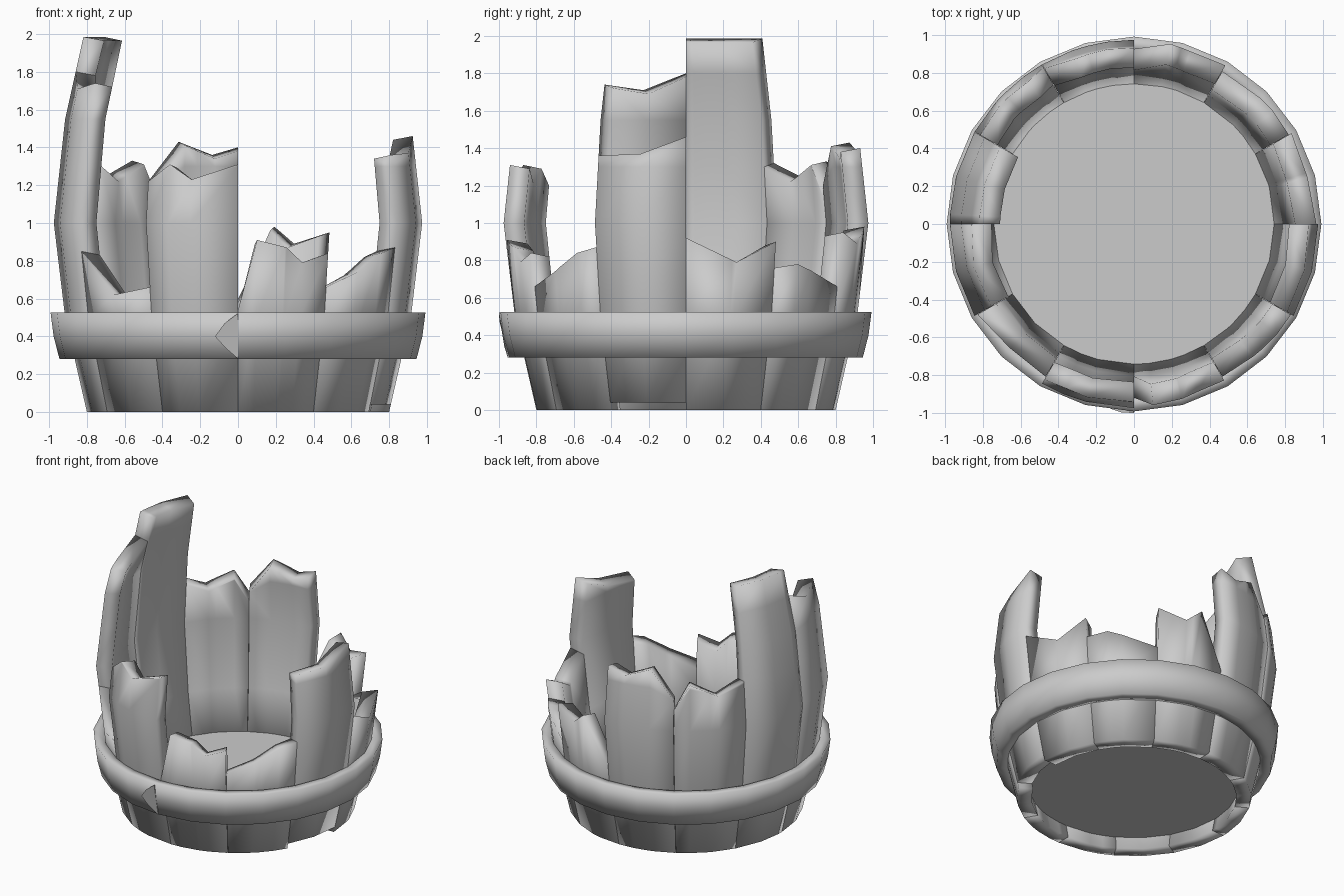
import bpy, bmesh
from math import radians, cos, sin

if "Cube" in bpy.data.objects:
    bpy.data.objects.remove(bpy.data.objects["Cube"])


def finish(name, bm, angle=35):
    bmesh.ops.remove_doubles(bm, verts=bm.verts, dist=0.0005)
    bmesh.ops.dissolve_degenerate(bm, edges=bm.edges, dist=0.0005)
    bmesh.ops.recalc_face_normals(bm, faces=bm.faces)
    me = bpy.data.meshes.new(name)
    bm.to_mesh(me)
    bm.free()
    ob = bpy.data.objects.new(name, me)
    bpy.context.collection.objects.link(ob)
    bpy.ops.object.select_all(action='DESELECT')
    ob.select_set(True)
    bpy.context.view_layer.objects.active = ob
    bpy.ops.object.shade_smooth_by_angle(angle=radians(angle))
    return ob


def polar(r, deg, z):
    return (r * cos(radians(deg)), r * sin(radians(deg)), z)


# bulging barrel wall: height, outer radius, inner radius
WALL = [(0, .80, .70), (.5, .915, .805), (1.0, .975, .865),
        (1.55, .915, .81), (2.0, .815, .70)]


def wall(z, k):
    for a, b in zip(WALL, WALL[1:]):
        if z <= b[0]:
            t = (z - a[0]) / (b[0] - a[0])
            return a[k] + t * (b[k] - a[k])
    return WALL[-1][k]


def interp(pts, f):
    for a, b in zip(pts, pts[1:]):
        if f <= b[0]:
            return a[1] + (f - a[0]) / (b[0] - a[0]) * (b[1] - a[1])
    return pts[-1][1]


LEVELS = [.5, 1.0, 1.3, 1.55, 1.8, 9]


def stave(i, top, bottom=0.0):
    """One 30 degree plank; top = broken outline as (fraction across, z)."""
    bm = bmesh.new()
    cols = sorted({f for f, _ in top} | {0.5})
    grids = []
    for k in (1, 2):
        grid = []
        for f in cols:
            zt = interp(top, f) - (0.02 if k == 2 else 0)
            deg = i * 30 + 0.05 + 29.9 * f
            zs = [bottom] + [min(lv, zt) for lv in LEVELS]
            grid.append([bm.verts.new(polar(wall(z, k), deg, z)) for z in zs])
        grids.append(grid)
    o, n = grids
    rows = len(LEVELS)
    for g in grids:
        for c in range(len(cols) - 1):
            for r in range(rows):
                bm.faces.new((g[c][r], g[c + 1][r], g[c + 1][r + 1], g[c][r + 1]))
    for c in (0, -1):
        for r in range(rows):
            bm.faces.new((o[c][r], o[c][r + 1], n[c][r + 1], n[c][r]))
    for r in (0, rows):
        for c in range(len(cols) - 1):
            bm.faces.new((o[c][r], o[c + 1][r], n[c + 1][r], n[c][r]))
    finish("stave_%02d" % (i + 1), bm, 115)


# broken staves, counter-clockwise from +x
TOPS = [
    [(0, .92), (.55, .79), (1, .90)],
    [(0, .76), (.3, .78), (1, .66)],
    [(0, .95), (.4, .89), (.62, .98), (1, .60)],
    [(0, 1.40), (.28, 1.36), (.66, 1.43), (1, 1.22)],
    [(0, 1.15), (.22, 1.33), (.62, 1.24), (1, 1.32)],
    [(0, 1.985), (.5, 1.985), (.9, 1.985), (1, 1.985)],
    [(0, 1.80), (.5, 1.71), (1, 1.74)],
    [(0, .85), (.5, .62), (1, .66)],
    [(0, 1.22), (.25, 1.31), (.5, 1.23), (1, 1.31)],
    [(0, .54), (.2, .91), (.52, .87), (.7, .79), (1, .84)],
    [(0, .66), (.4, .74), (.75, .84), (1, .87)],
    [(0, 1.36), (.5, 1.37), (1, 1.46)],
]
for i, top in enumerate(TOPS):
    stave(i, top, 0.04 if i == 11 else 0.0)

# barrel bottom board
bpy.ops.mesh.primitive_cylinder_add(vertices=24, radius=.77, depth=.1, location=(0, 0, .15))
bpy.context.object.name = "bottom_board"

# hoop band, rounded by smooth shading
bm = bmesh.new()
SECTION = [(.945, .28), (.976, .40), (.992, .525), (.915, .525), (.86, .28)]
rings = [[bm.verts.new(polar(r, a * 15, z)) for r, z in SECTION] for a in range(24)]
for a in range(24):
    p, q = rings[a], rings[(a + 1) % 24]
    for k in range(5):
        m = (k + 1) % 5
        bm.faces.new((p[k], q[k], q[m], p[m]))
finish("hoop", bm, 120)

# pointed overlapping end of the hoop
bm = bmesh.new()
outline = [(270, .947, .281), (270, .995, .522), (266, .993, .47), (262.9, .98, .40), (266, .968, .34)]
front = [bm.verts.new(polar(r + .006, d, z)) for d, r, z in outline]
back = [bm.verts.new(polar(r - .03, d, z)) for d, r, z in outline]
bm.faces.new(front)
bm.faces.new(back)
for k in range(5):
    m = (k + 1) % 5
    bm.faces.new((front[k], front[m], back[m], back[k]))
finish("hoop_end", bm)
